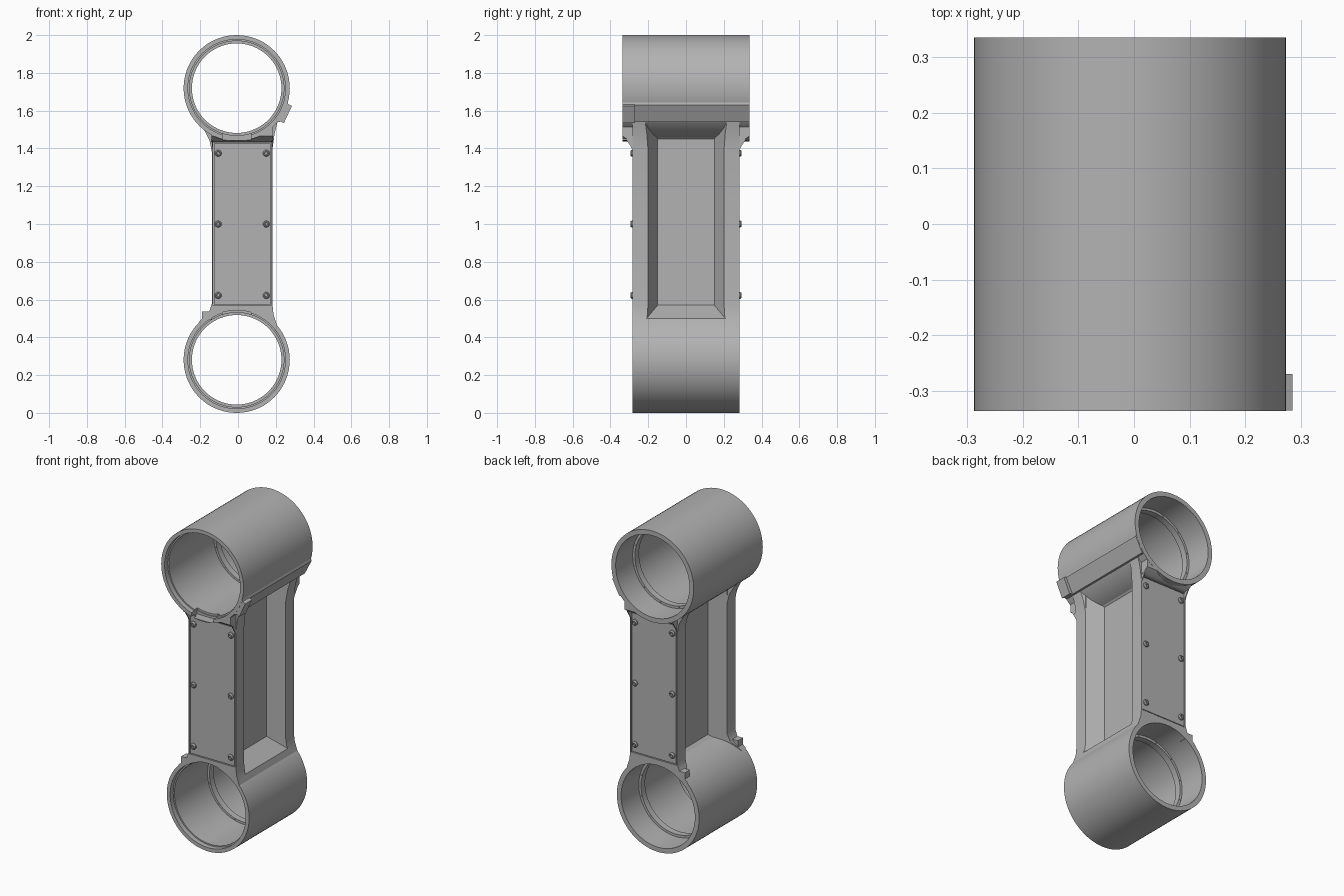
import bpy, bmesh
from math import sin, cos, pi, radians
from mathutils import Matrix, Vector

if "Cube" in bpy.data.objects:
    bpy.data.objects.remove(bpy.data.objects["Cube"], do_unlink=True)

grey = bpy.data.materials.new("satin_grey")
grey.use_nodes = True
grey.diffuse_color = (0.45, 0.45, 0.45, 1)
grey.node_tree.nodes["Principled BSDF"].inputs["Base Color"].default_value = (0.45, 0.45, 0.45, 1)

CX, R = -0.007, 0.281
Z_LOW, Z_TOP = 0.281, 1.719


def finish(name, bm):
    bmesh.ops.recalc_face_normals(bm, faces=bm.faces)
    mesh = bpy.data.meshes.new(name)
    bm.to_mesh(mesh)
    bm.free()
    mesh.materials.append(grey)
    ob = bpy.data.objects.new(name, mesh)
    bpy.context.collection.objects.link(ob)
    return ob


def select(ob):
    bpy.ops.object.select_all(action='DESELECT')
    ob.select_set(True)
    bpy.context.view_layer.objects.active = ob


def smooth(ob):
    select(ob)
    bpy.ops.object.shade_smooth_by_angle(angle=radians(30))


def loft(name, loops, closed=False):
    """Join equal-length loops of points; cap the ends unless closed."""
    bm = bmesh.new()
    rings = [[bm.verts.new(p) for p in loop] for loop in loops]
    n = len(rings[0])
    pairs = list(zip(rings, rings[1:])) + ([(rings[-1], rings[0])] if closed else [])
    for a, b in pairs:
        for i in range(n):
            j = (i + 1) % n
            bm.faces.new((a[i], a[j], b[j], b[i]))
    if not closed:
        bm.faces.new(rings[0])
        bm.faces.new(rings[-1])
    return finish(name, bm)


def prism_y(name, outline, y0, y1):
    return loft(name, [[(x, y, z) for x, z in outline] for y in (y0, y1)])


def box(name, x0, x1, y0, y1, z0, z1):
    return prism_y(name, [(x0, z0), (x1, z0), (x1, z1), (x0, z1)], y0, y1)


def circle(r, x, y, z, n=72):
    return [(x + r * cos(2 * pi * i / n), y, z + r * sin(2 * pi * i / n)) for i in range(n)]


def cut(ob, *cutters):
    for c in cutters:
        mod = ob.modifiers.new("cut", 'BOOLEAN')
        mod.operation, mod.object, mod.solver = 'DIFFERENCE', c, 'EXACT'
        select(ob)
        bpy.ops.object.modifier_apply(modifier=mod.name)
    for c in cutters:
        bpy.data.objects.remove(c, do_unlink=True)


def bores():
    return [loft("bore", [circle(0.262, CX, y, z) for y in (-0.5, 0.5)]) for z in (Z_LOW, Z_TOP)]


# Bearing tubes with an inner shoulder, a front counterbore and a notch
def tube(name, z, yf, yb, ring, notch):
    profile = [(R, yf), (R, yb), (0.252, yb), (0.252, ring + 0.02), (0.237, ring + 0.02),
               (0.237, ring - 0.02), (0.25, ring - 0.02), (0.25, yf + 0.03),
               (0.258, yf + 0.03), (0.258, yf)]
    ob = loft(name, [circle(r, CX, y, z) for r, y in profile], closed=True)
    cut(ob, box("notch", CX - 0.075, CX + 0.075, yf - 0.05, yf + 0.06, *notch))
    smooth(ob)
    # Small rivets on both faces of the shoulder
    bm = bmesh.new()
    for i in range(12):
        a = 2 * pi * (i + 0.5) / 12
        place = Matrix.Translation((CX + 0.244 * cos(a), ring, z + 0.244 * sin(a)))
        bmesh.ops.create_cone(bm, cap_ends=True, segments=8, radius1=0.005, radius2=0.005,
                              depth=0.046, matrix=place @ Matrix.Rotation(pi / 2, 4, 'X'))
    finish(name + "_rivets", bm)


tube("upper_tube", Z_TOP, -0.337, 0.336, 0.15, (1.445, 1.52))
tube("lower_tube", Z_LOW, -0.283, 0.283, 0.09, (0.48, 0.555))

# Connecting arm, flared where it meets the tubes
arm = prism_y("arm", [(-0.21, 0.48), (-0.155, 0.53), (-0.138, 0.58), (-0.138, 1.38),
                      (-0.15, 1.44), (-0.175, 1.49), (-0.222, 1.54), (0.209, 1.54),
                      (0.194, 1.48), (0.183, 1.40), (0.183, 0.57), (0.188, 0.52),
                      (0.208, 0.46)], -0.283, 0.283)


# Sloped side recesses leave an I-shaped section
def recess(web_x, out_x):
    def rect(x, y, z0, z1):
        return [(x, -y, z0), (x, y, z0), (x, y, z1), (x, -y, z1)]
    return loft("recess", [rect(web_x, 0.15, 0.57, 1.45), rect(out_x, 0.25, 0.45, 1.63)])


pockets = [box("pocket", -0.132, 0.177, s * 0.271, s * 0.4, 0.568, 1.432) for s in (-1, 1)]
cut(arm, recess(0.09, 0.27), recess(-0.045, -0.225), *pockets, *bores())
smooth(arm)

# Neck wedges carrying the longer upper tube
for side, word in ((-1, "front"), (1, "back")):
    ends = []
    for x in (-0.14, 0.184):
        ends.append([(x, side * y, z) for y, z in
                     ((0.2, 1.435), (0.283, 1.435), (0.3, 1.44), (0.335, 1.465),
                      (0.335, 1.52), (0.2, 1.52))])
    neck = loft(word + "_neck", ends)
    cutters = bores()
    if side < 0:
        cutters.append(box("notch", CX - 0.075, CX + 0.075, -0.4, -0.277, 1.445, 1.54))
    cut(neck, *cutters)
    smooth(neck)
    # Narrow gussets beside the cover
    for x0, x1 in ((-0.138, -0.132), (0.177, 0.183)):
        loft(word + "_gusset", [[(x, side * y, z) for y, z in
                                ((0.28, 1.385), (0.292, 1.41), (0.318, 1.45), (0.28, 1.45))]
                                for x in (x0, x1)])

    # Cover plate and socket-head screws
    box(word + "_cover", -0.128, 0.173, side * 0.265, side * 0.281, 0.573, 1.427)
    for x in (-0.105, 0.15):
        for z in (0.622, 1.0, 1.375):
            steps = ((0.018, 0.275), (0.018, 0.288), (0.013, 0.295), (0.008, 0.295), (0.007, 0.287))
            smooth(loft(word + "_screw", [circle(r, x, side * y, z, 16) for r, y in steps]))

    # Stop lugs on the lower tube
    y0, y1 = sorted((side * 0.283, side * 0.235))
    box(word + "_lug", -0.19, -0.137, y0, y1, 0.495, 0.537)

# Flat pad along the upper tube
prism_y("upper_pad", [(0.263, 1.645), (0.268, 1.63), (0.222, 1.54), (0.209, 1.54),
                      (0.245, 1.63)], -0.336, 0.335)

# Tilted clip at the front of the pad
clip = box("clip", -0.02, 0.02, -0.336, -0.27, -0.05, 0.05)
clip.matrix_world = Matrix.Translation(Vector((0.246, 0, 1.588))) @ Matrix.Rotation(radians(25), 4, 'Y')
